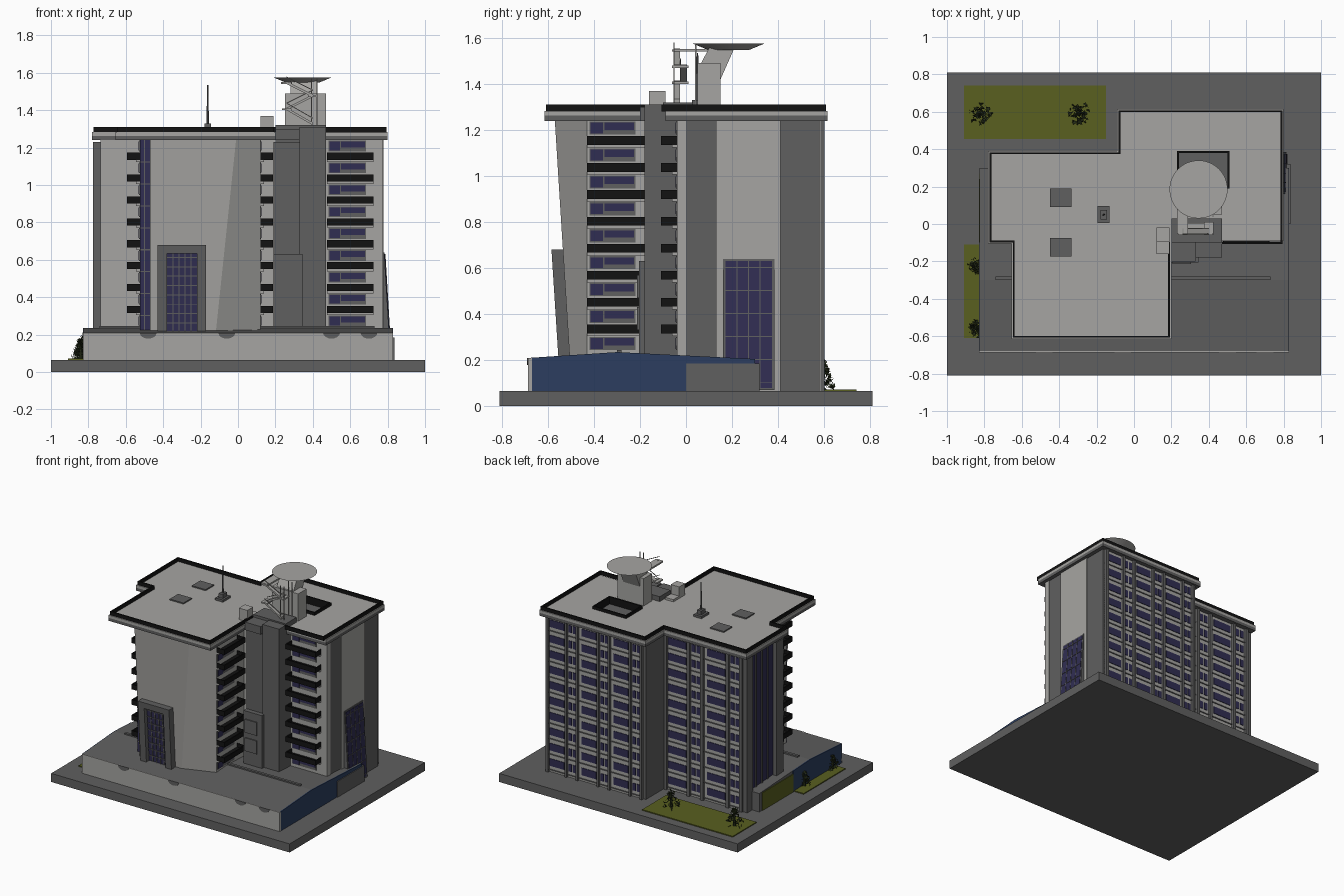
import bpy, bmesh, math, random
from mathutils import Vector

if "Cube" in bpy.data.objects:
    bpy.data.objects.remove(bpy.data.objects["Cube"])


def material(name, r, g, b):
    m = bpy.data.materials.new(name)
    m.use_nodes = True
    m.diffuse_color = (r, g, b, 1)
    m.node_tree.nodes["Principled BSDF"].inputs["Base Color"].default_value = (r, g, b, 1)
    return m


LIGHT = material("light_concrete", .38, .375, .36)
DARK = material("dark_concrete", .115, .115, .115)
BLACK = material("black_railing", .006, .006, .006)
GLASS = material("violet_glass", .03, .027, .085)
BLUE = material("blue_wall", .025, .048, .115)
GRASS = material("grass", .1, .115, .014)
LEAF = material("dark_leaf", .02, .028, .01)


def finish(name, bm, mat):
    bmesh.ops.recalc_face_normals(bm, faces=bm.faces)
    mesh = bpy.data.meshes.new(name)
    bm.to_mesh(mesh)
    bm.free()
    mesh.materials.append(mat)
    ob = bpy.data.objects.new(name, mesh)
    bpy.context.collection.objects.link(ob)
    return ob


def loft(bm, low, high):
    a, b = [bm.verts.new(p) for p in low], [bm.verts.new(p) for p in high]
    bm.faces.new(a)
    bm.faces.new(b)
    for i in range(len(a)):
        j = (i + 1) % len(a)
        bm.faces.new((a[i], a[j], b[j], b[i]))


def boxes(name, mat, *bounds, lean=(0, 0), base=.22):
    """Boxes as x0, x1, y0, y1, z0, z1; lean shifts x and y per unit of height."""
    bm = bmesh.new()
    for x0, x1, y0, y1, z0, z1 in bounds:
        rings = [[(x + lean[0] * (z - base), y + lean[1] * (z - base), z)
                  for x, y in ((x0, y0), (x1, y0), (x1, y1), (x0, y1))] for z in (z0, z1)]
        loft(bm, *rings)
    return finish(name, bm, mat)


def prism(name, mat, pts, axis, a, b):
    """Extrudes a 2D outline along the given axis index."""
    def put(p, d):
        v = list(p)
        v.insert(axis, d)
        return v
    bm = bmesh.new()
    loft(bm, [put(p, a) for p in pts], [put(p, b) for p in pts])
    return finish(name, bm, mat)


def cone(name, mat, at, r1, r2, h, n=32):
    bm = bmesh.new()
    bmesh.ops.create_cone(bm, cap_ends=True, segments=n, radius1=r1, radius2=r2, depth=h)
    bmesh.ops.translate(bm, verts=bm.verts, vec=Vector(at) + Vector((0, 0, h / 2)))
    return finish(name, bm, mat)


# Ground slab, terrace and its coloured side walls
boxes("ground_slab", DARK, (-1, 1, -.81, .81, 0, .065))
side = [(-.68, .06), (-.68, .21), (-.3, .235), (.3, .205), (.3, .06)]
prism("terrace", DARK, side, 0, -.825, .825)
boxes("terrace_front_wall", LIGHT, (-.83, .83, -.686, -.67, .06, .21))
prism("blue_wall_left", BLUE, side, 0, .822, .83)
prism("blue_wall_right", BLUE, [(-.68, .06), (-.68, .21), (-.3, .235), (-.1, .225), (-.1, .06)], 0, -.83, -.822)
boxes("green_side_wall", GRASS, (-.83, -.822, -.1, .27, .06, .2))
boxes("side_ramp_wall", DARK, (.8, .836, 0, .32, .06, .185))
boxes("terrace_ridge", DARK, (-.74, .73, -.3, -.28, .22, .245))
for x in (-.48, -.06, .5, .7):
    r = .045
    arc = [(x + r * math.cos(t * math.pi / 8), .21 - r * .7 * math.sin(t * math.pi / 8)) for t in range(9)]
    prism("wall_scallop", DARK, arc, 1, -.69, -.68)

# Lawns and small trees
boxes("lawns", GRASS, (-.91, -.15, .455, .74, .06, .072), (-.91, -.83, -.61, -.11, .06, .072))
random.seed(4)
for x, y, s in ((-.82, .59, 1), (-.29, .59, 1), (-.84, -.22, .75), (-.84, -.56, .75)):
    bm = bmesh.new()
    for i in range(90):
        h = random.random()
        a, r = random.uniform(0, 6.28), .05 * s * (1.1 - h)
        c = Vector((x + r * math.cos(a), y + r * math.sin(a), .08 + .12 * s * h))
        tri = [c + Vector([random.uniform(-.018, .018) for k in range(3)]) for v in range(3)]
        bm.faces.new([bm.verts.new(p) for p in tri])
    finish("tree_leaves", bm, LEAF)
    cone("tree_trunk", LEAF, (x, y, .065), .012, .004, .12 * s, 6)

# Main blocks
TOP = 1.245
boxes("left_block", LIGHT, (-.735, .2, -.1, .35, .06, TOP))
boxes("right_block", DARK, (-.07, .77, -.03, .58, .06, TOP))
boxes("corner_pillars", DARK, (-.775, -.72, -.06, .02, .06, 1.23), (-.765, -.72, .29, .36, .06, 1.23))
boxes("side_curtain_glass", GLASS, (-.742, -.73, .02, .29, .1, 1.23))
boxes("side_curtain_bars", DARK, *[(-.75, -.73, y, y + .012, .1, 1.23) for y in (.08, .15, .22)])
boxes("right_block_light_faces", LIGHT, (.47, .775, -.04, .0, .06, TOP), (.74, .778, .13, .41, .06, TOP))

# Front wing with outward leaning wall and folded corner
bm = bmesh.new()
back = [(.12, -.43), (.12, -.05), (-.47, -.05)]
loft(bm, [(x, y, .2) for x, y in [(-.47, -.505), (-.12, -.505)] + back],
     [(x, y, TOP) for x, y in [(-.47, -.57), (-.01, -.57)] + back])
finish("front_wing", bm, LIGHT)
boxes("front_wing_return", LIGHT, (-.525, -.46, -.45, -.05, .2, TOP))
boxes("front_glass_strip", GLASS, (-.525, -.47, -.456, -.45, .22, TOP))
boxes("glass_strip_bars", DARK, (-.502, -.496, -.46, -.45, .22, TOP),
      *[(-.525, -.47, -.46, -.45, .3 + .117 * k, .306 + .117 * k) for k in range(8)])

# Front portal, leaning with the wall
lean = (0, -.064)
boxes("portal_frame", DARK, (-.43, -.38, -.555, -.48, .2, .68), (-.22, -.17, -.555, -.48, .2, .68),
      (-.38, -.22, -.555, -.48, .635, .68), lean=lean)
boxes("portal_glass", GLASS, (-.38, -.22, -.522, -.49, .2, .635), lean=lean)
boxes("portal_bars", DARK, *[(x, x + .006, -.527, -.52, .2, .635) for x in (-.35, -.318, -.286, -.254)],
      *[(-.38, -.22, -.527, -.52, .26 + .05 * k, .265 + .05 * k) for k in range(8)], lean=lean)

# Side portal, leaning outwards at the foot
lean = (-.06, 0)
boxes("side_portal_frame", DARK, (.75, .807, .16, .385, .07, .64), lean=lean)
boxes("side_portal_glass", GLASS, (.75, .81, .172, .373, .08, .63), lean=lean)
boxes("side_portal_bars", DARK, *[(.8, .813, .17 + .05 * k, .174 + .05 * k, .08, .63) for k in range(1, 4)],
      *[(.8, .813, .172, .373, z / 10, z / 10 + .004) for z in range(1, 7)], lean=lean)


# Balconies and their windows
FLOOR = .117


def stack(name, place):
    """place(u0, u1, d0, d1) maps span fraction and outward depth to x0, x1, y0, y1."""
    rails, panes, frames, lintels = [], [], [], []
    for k in range(-1, 8):
        z = .316 + FLOOR * k
        frames.append(place(.04, .84, 0, .003) + (max(z + .045, .23), z + .102))
        for a, b, low in ((.06, .28, .05), (.3, .82, .065)):
            panes.append(place(a, b, 0, .006) + (max(z + low, .23), z + .097))
        if k >= 0:
            rails += [place(0, 1, 0, .065) + (z, z + .01), place(0, 1, .06, .068) + (z, z + .038),
                      place(0, .02, 0, .068) + (z, z + .038), place(.98, 1, 0, .068) + (z, z + .038)]
            lintels.append(place(0, 1, 0, .02) + (z - .012, z))
    boxes(name + "_balcony_rails", BLACK, *rails)
    boxes(name + "_window_panes", GLASS, *panes)
    boxes(name + "_window_frames", DARK, *frames)
    boxes(name + "_lintels", LIGHT, *lintels)


stack("right_wing", lambda a, b, c, d: (.475 + .25 * a, .475 + .25 * b, -.04 - d, -.04 - c))
stack("front_wing_left", lambda a, b, c, d: (.12 + c, .12 + d, -.43 + .25 * a, -.43 + .25 * b))
stack("front_wing_right", lambda a, b, c, d: (-.525 - d, -.525 - c, -.43 + .25 * a, -.43 + .25 * b))


# Rear facades: repeated bays of dark pilasters and window columns
def facade(name, x0, x1, y, bays):
    w = (x1 - x0) / bays
    pil, glass, bands = [], [], []
    for i in range(bays):
        s = x0 + i * w
        pil += [(s + f * w, s + (f + .07) * w, y, y + .022, .06, TOP) for f in (0, .35)]
        for k in range(10):
            z = .085 + FLOOR * k
            glass += [(s + a * w, s + b * w, y, y + .008, z + .025, z + .08)
                      for a, b in ((.1, .19), (.23, .32), (.46, .92))]
            bands.append((s, s + w, y, y + .01, z - .008, z))
    pil.append((x1 - .02, x1, y, y + .022, .06, TOP))
    boxes(name + "_wall", LIGHT, (x0, x1, y - .02, y + .004, .06, TOP))
    boxes(name + "_pilasters", DARK, *pil)
    boxes(name + "_windows", GLASS, *glass)
    boxes(name + "_floor_bands", DARK, *bands)


facade("rear_right_wing", -.05, .755, .58, 3)
facade("rear_left_wing", -.73, -.075, .35, 2)

# Lift tower
boxes("lift_tower", DARK, (.2, .47, -.1, .03, .2, 1.32), (.33, .47, -.18, -.07, .2, 1.31),
      (.19, .33, -.17, -.07, .2, 1.23), (.19, .345, -.205, -.1, .2, .63))
boxes("tower_panels", DARK, *[(.205, .305, -.213, -.2, z, z + .1) for z in (.33, .47)])
boxes("tower_cap", DARK, (.2, .33, -.2, -.07, 1.24, 1.3))

# Roof slab with light well
outline = [(-.78, .39), (-.09, .39), (-.09, .615), (.8, .615), (.8, -.09), (.47, -.09),
           (.2, -.09), (.2, -.615), (-.655, -.615), (-.655, -.105), (-.78, -.105)]
roofs = [prism("roof_soffit", DARK, outline, 2, 1.24, 1.262), prism("roof_slab", LIGHT, outline, 2, 1.262, 1.283)]
cutter = boxes("light_well_cutter", DARK, (.235, .505, .195, .385, 1.2, 1.4))
cutter.hide_render = True
cutter.hide_set(True)
for roof in roofs:
    mod = roof.modifiers.new("light_well", "BOOLEAN")
    mod.object, mod.operation, mod.solver = cutter, "DIFFERENCE", "EXACT"
boxes("light_well_floor", DARK, (.235, .505, .195, .385, 1.24, 1.25))
boxes("light_well_curb", BLACK, (.23, .24, .19, .39, TOP, 1.305), (.5, .51, .19, .39, TOP, 1.305),
      (.23, .51, .19, .2, TOP, 1.305), (.23, .51, .38, .39, TOP, 1.305))

# Parapet follows the roof edge, set slightly in
inset = [(x - math.copysign(.012, x + .2), y - math.copysign(.012, y + .095)) for x, y in outline]
inset[1], inset[2] = (-.078, .378), (-.078, .603)
bars = []
for i, (x, y) in enumerate(inset):
    u, v = inset[(i + 1) % len(inset)]
    if i not in (5,):
        t = .005
        bars.append((min(x, u) - t, max(x, u) + t, min(y, v) - t, max(y, v) + t, 1.28, 1.31))
boxes("roof_parapet", BLACK, *bars)

# Roof equipment
boxes("roof_hatches", DARK, *[(-.45, -.335, y, y + .1, 1.28, 1.292) for y in (.09, -.175)])
boxes("vent_box", LIGHT, (.12, .19, -.16, -.02, 1.28, 1.3), (.12, .19, -.16, -.09, 1.28, 1.37))
boxes("mast_base", DARK, (-.195, -.13, .005, .095, 1.28, 1.3), (-.18, -.145, .025, .075, 1.3, 1.33))
cone("mast", DARK, (-.162, .05, 1.32), .007, .003, .215, 8)

# Landing disc, support and stair
boxes("disc_support", LIGHT, (.25, .47, .05, .15, 1.28, 1.49))
prism("disc_bracket", LIGHT, [(.06, 1.48), (.1, 1.42), (.15, 1.42), (.21, 1.555), (.1, 1.555)], 0, .28, .42)
cone("landing_disc", LIGHT, (.345, .185, 1.548), .09, .155, .027, 48)
levels = [1.32, 1.4, 1.47, 1.54]
for i in range(3):
    x0, x1 = (.26, .4) if i % 2 else (.4, .26)
    a, b, y = levels[i], levels[i + 1], -.055 + .03 * (i % 2)
    prism("stair_flight", LIGHT, [(x0, a), (x1, b), (x1, b + .014), (x0, a + .014)], 1, y, y + .03)
    prism("stair_rail", LIGHT, [(x0, a + .035), (x1, b + .035), (x1, b + .04), (x0, a + .04)], 1, y, y + .004)
    boxes("stair_landing", LIGHT, (min(x1, .4) - .025, x1 + .025, -.06, .01, b, b + .01))
boxes("stair_posts", LIGHT, *[(x, x + .006, y, y + .006, 1.3, 1.57) for x in (.39, .42) for y in (-.055, .04)])
boxes("stair_bridge", LIGHT, (.23, .29, -.05, .1, 1.54, 1.552))
